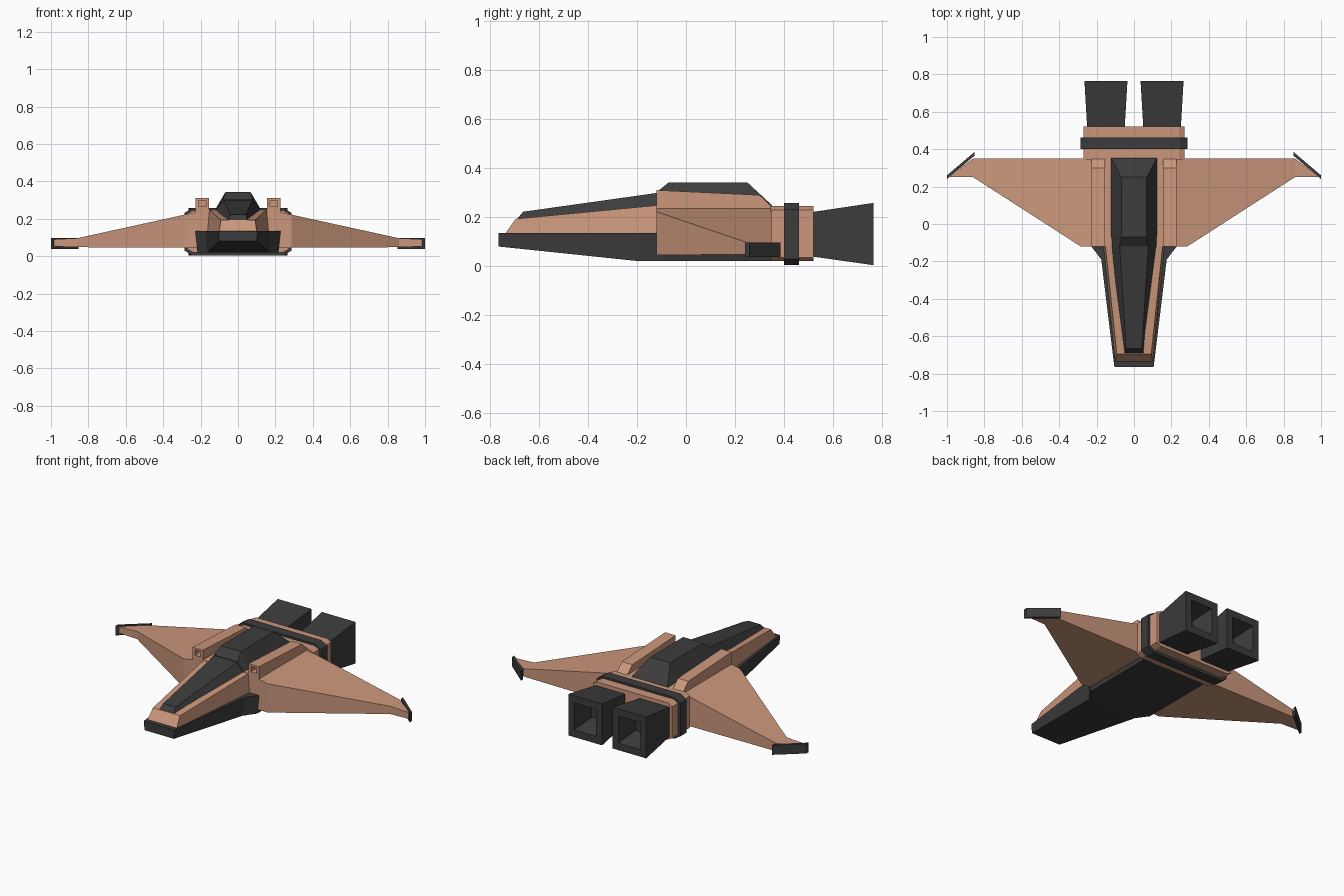
import bpy, bmesh


def material(name, col):
    m = bpy.data.materials.new(name)
    m.diffuse_color = (*col, 1)
    return m


ORANGE = material("orange_paint", (0.60, 0.31, 0.20))
DARK = material("dark_metal", (0.045, 0.045, 0.045))


def loft(name, rings, mat, mirror=False):
    """Skin a list of equal-length point rings and cap both ends."""
    bm = bmesh.new()
    vs = [[bm.verts.new(p) for p in r] for r in rings]
    n = len(rings[0])
    for a, b in zip(vs, vs[1:]):
        for i in range(n):
            j = (i + 1) % n
            bm.faces.new((a[i], a[j], b[j], b[i]))
    bm.faces.new(vs[0])
    bm.faces.new(vs[-1])
    bmesh.ops.recalc_face_normals(bm, faces=bm.faces)
    me = bpy.data.meshes.new(name)
    bm.to_mesh(me)
    bm.free()
    me.materials.append(mat)
    ob = bpy.data.objects.new(name, me)
    bpy.context.collection.objects.link(ob)
    if mirror:
        mod = ob.modifiers.new("mirror", "MIRROR")
        mod.use_mirror_merge = False
    return ob


def trap(y0, z0, w0, y1, z1, w1):
    """Symmetric section: bottom edge at (y0, z0), top edge at (y1, z1)."""
    return [(-w0, y0, z0), (w0, y0, z0), (w1, y1, z1), (-w1, y1, z1)]


def rect(y, x0, x1, z0, z1):
    return [(x0, y, z0), (x1, y, z0), (x1, y, z1), (x0, y, z1)]


def octagon(y, w, z0, z1, cx, cz):
    return [(-w + cx, y, z0), (w - cx, y, z0), (w, y, z0 + cz), (w, y, z1 - cz),
            (w - cx, y, z1), (-w + cx, y, z1), (-w, y, z1 - cz), (-w, y, z0 + cz)]


# Dark keel and lower nose
loft("lower_hull", [
    trap(-0.765, 0.08, 0.10, -0.765, 0.135, 0.105),
    trap(-0.19, 0.02, 0.165, -0.19, 0.135, 0.175),
    trap(-0.12, 0.02, 0.215, -0.12, 0.135, 0.228),
    trap(-0.10, 0.02, 0.215, -0.10, 0.06, 0.224),
    trap(0.35, 0.02, 0.215, 0.35, 0.06, 0.224)], DARK)

# Orange upper nose and central body
loft("upper_nose", [
    trap(-0.74, 0.13, 0.10, -0.695, 0.193, 0.092),
    trap(-0.10, 0.13, 0.165, -0.10, 0.25, 0.155)], ORANGE)
loft("central_body", [rect(-0.12, -0.16, 0.16, 0.04, 0.25),
                      rect(0.36, -0.16, 0.16, 0.04, 0.245)], ORANGE)

# Dark canopy on the nose and raised spine behind it
loft("canopy", [
    trap(-0.70, 0.18, 0.053, -0.665, 0.222, 0.042),
    trap(-0.11, 0.235, 0.13, -0.11, 0.30, 0.077)], DARK)
loft("spine", [
    trap(-0.12, 0.235, 0.13, -0.12, 0.302, 0.079),
    trap(-0.07, 0.235, 0.13, -0.07, 0.342, 0.068),
    trap(0.25, 0.235, 0.13, 0.25, 0.342, 0.068),
    trap(0.355, 0.235, 0.13, 0.35, 0.25, 0.12)], DARK)

# Shoulder intakes with recessed mouths
loft("shoulder_intake", [
    rect(-0.06, 0.172, 0.21, 0.265, 0.298),
    rect(-0.12, 0.172, 0.21, 0.265, 0.298),
    rect(-0.12, 0.155, 0.226, 0.045, 0.31),
    rect(0.30, 0.155, 0.226, 0.045, 0.29),
    rect(0.35, 0.155, 0.226, 0.045, 0.243)], ORANGE, True)

# Tapered wings
loft("wing", [[(x, y0, z0), (x, y1, z0), (x, y1, z1), (x, y0, z1)]
              for x, y0, y1, z0, z1 in (
                  (0.20, -0.12, 0.35, 0.045, 0.24),
                  (0.285, -0.12, 0.35, 0.045, 0.222),
                  (0.86, 0.25, 0.35, 0.048, 0.096),
                  (0.985, 0.25, 0.256, 0.052, 0.09))], ORANGE, True)

# Angled wingtip plates
tip = [(1.0, 0.24), (1.0, 0.26), (0.853, 0.385), (0.853, 0.365)]
loft("wingtip_plate", [[(x, y, z) for x, y in tip] for z in (0.038, 0.097)], DARK, True)

# Engine housing and its band
loft("engine_housing", [octagon(y, 0.27, 0.02, 0.245, 0.03, 0.015)
                        for y in (0.345, 0.52)], ORANGE)
loft("engine_band", [octagon(y, 0.285, 0.004, 0.257, 0.04, 0.025)
                     for y in (0.40, 0.462)], DARK)

# Flared square nozzles with hollow exhausts
loft("engine_nozzle", [
    rect(0.51, 0.05, 0.25, 0.04, 0.22),
    rect(0.765, 0.035, 0.265, 0.004, 0.258),
    rect(0.765, 0.075, 0.225, 0.048, 0.214),
    rect(0.63, 0.10, 0.20, 0.08, 0.185)], DARK, True)
